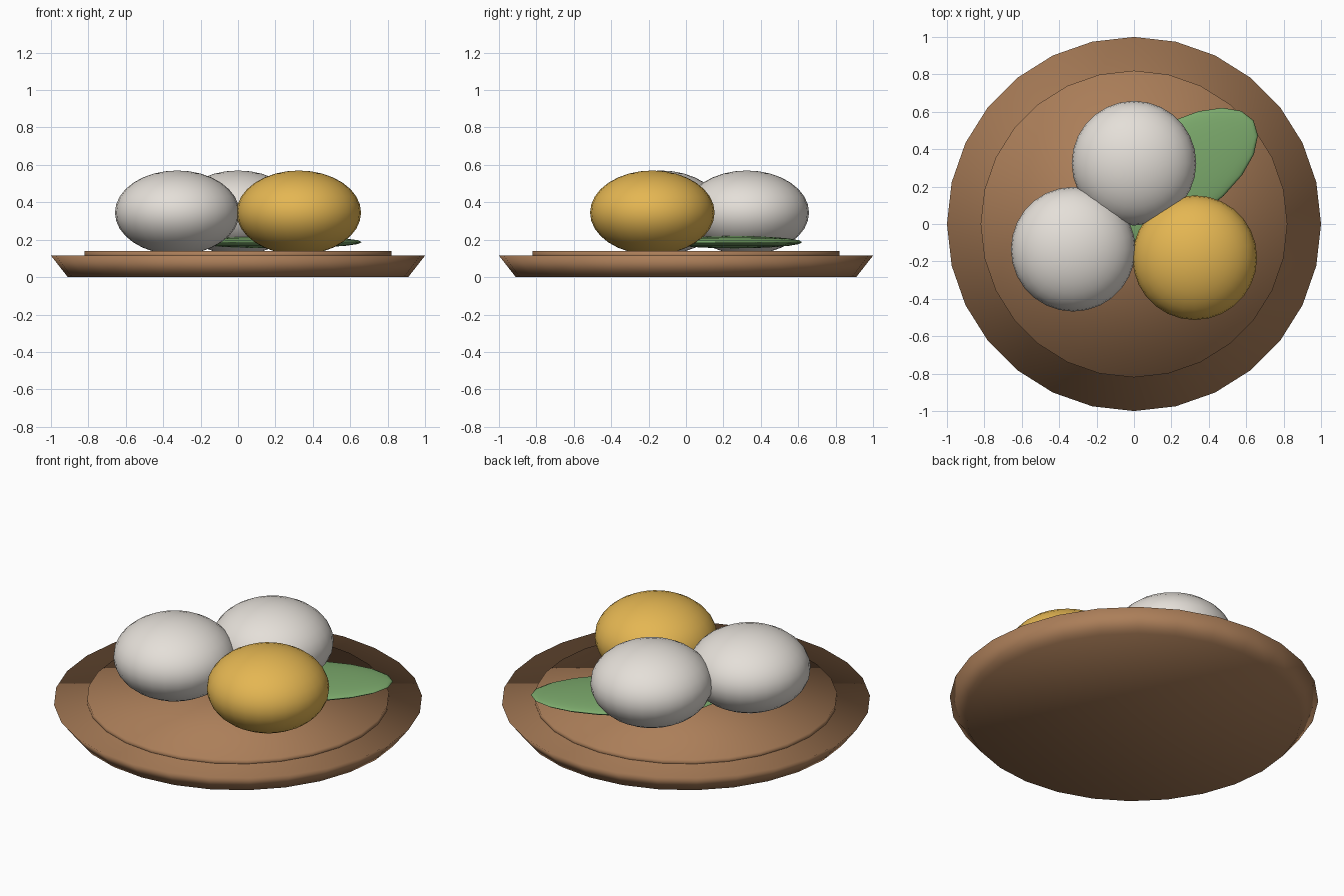
import bpy
import math

if "Cube" in bpy.data.objects:
    bpy.data.objects.remove(bpy.data.objects["Cube"])


def material(name, rgb):
    m = bpy.data.materials.new(name)
    m.diffuse_color = (*rgb, 1.0)
    m.use_nodes = True
    m.node_tree.nodes["Principled BSDF"].inputs["Base Color"].default_value = m.diffuse_color
    return m


BROWN = material("wood_brown", (0.41, 0.21, 0.10))
WHITE = material("warm_white", (0.78, 0.74, 0.69))
GOLD = material("golden_yellow", (0.78, 0.47, 0.085))
GREEN = material("leaf_green", (0.20, 0.40, 0.15))


def finish(name, mat):
    ob = bpy.context.object
    ob.name = name
    ob.data.materials.append(mat)
    bpy.ops.object.shade_smooth()
    return ob


def disc(name, r_bottom, r_top, z0, z1):
    bpy.ops.mesh.primitive_cone_add(vertices=28, radius1=r_bottom, radius2=r_top,
                                    depth=z1 - z0, location=(0, 0, (z0 + z1) / 2))
    return finish(name, BROWN)


def ellipsoid(name, centre, radii, mat, segments, rings, turn=0.0):
    bpy.ops.mesh.primitive_uv_sphere_add(segments=segments, ring_count=rings, radius=1,
                                         location=centre, rotation=(0, 0, turn))
    bpy.context.object.scale = radii
    return finish(name, mat)


# Plate: flared base and raised inner disc
disc("plate_base", 0.91, 1.0, 0.0, 0.115)
disc("plate_inner_disc", 0.82, 0.82, 0.10, 0.14)

# Three flattened balls resting on the plate
for name, x, y, mat in (("white_ball_left", -0.325, -0.135, WHITE),
                        ("golden_ball", 0.325, -0.18, GOLD),
                        ("white_ball_back", 0.0, 0.325, WHITE)):
    ellipsoid(name, (x, y, 0.345), (0.333, 0.333, 0.225), mat, 28, 16)

# Thin leaf under the balls, pointing to the back right
ellipsoid("leaf", (0.21, 0.26, 0.187), (0.52, 0.255, 0.033), GREEN, 20, 10, math.radians(34.4))
